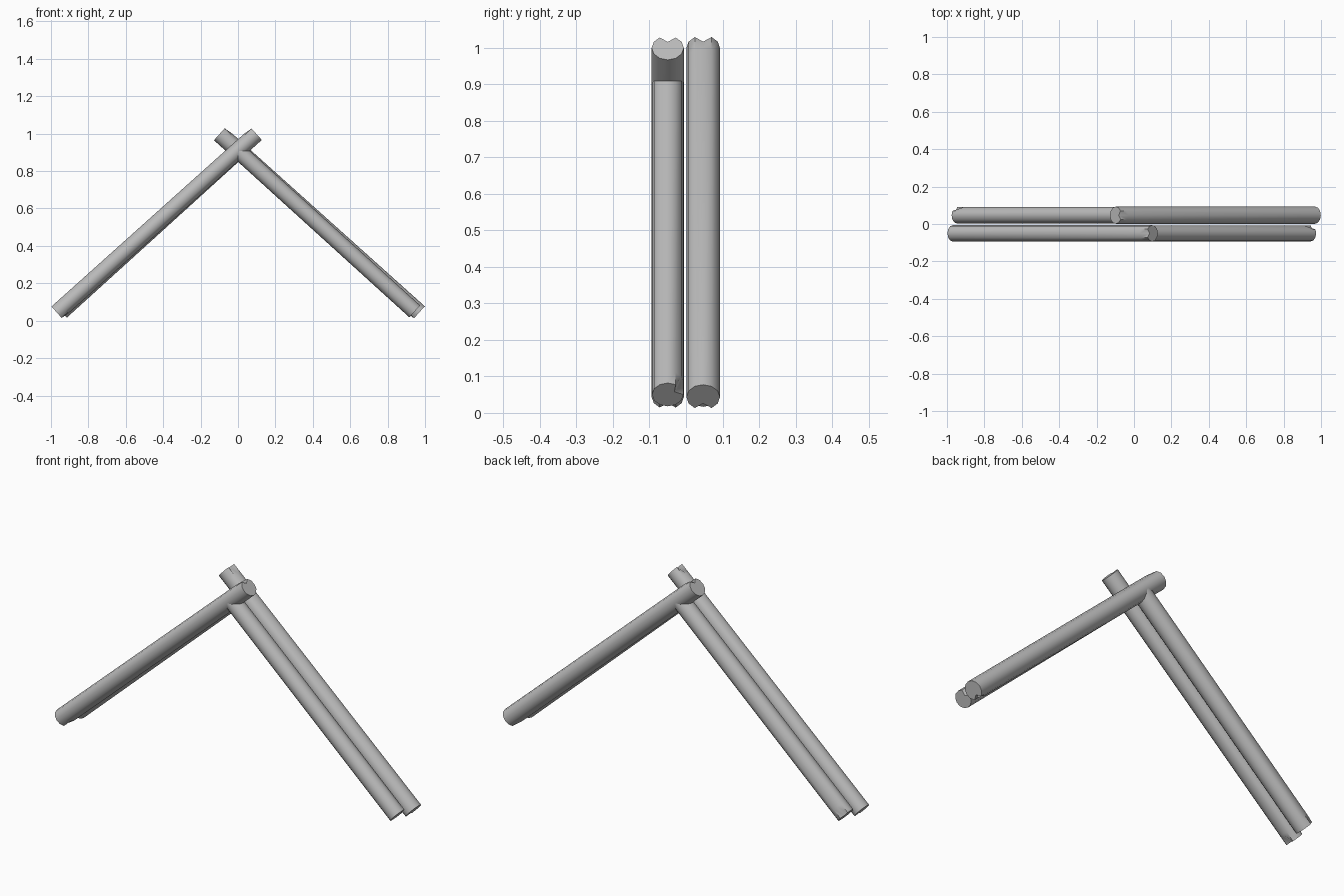
import bpy, bmesh, math
from mathutils import Vector, Matrix

cube = bpy.data.objects.get("Cube")
if cube:
    bpy.data.objects.remove(cube, do_unlink=True)

grey = bpy.data.materials.new("plain grey")
grey.use_nodes = True
colour = (0.5, 0.5, 0.5, 1)
grey.diffuse_color = colour
grey.node_tree.nodes["Principled BSDF"].inputs["Base Color"].default_value = colour

SIDES = 12


def pole(name, start, end, radius, notches=()):
    """Round pole between two points; notches lists (end index, side) splits."""
    start, end = Vector(start), Vector(end)
    axis = (end - start).normalized()
    across = Vector((0, 1, 0))
    up = across.cross(axis)
    if up.z < 0:
        up = -up
    length = (end - start).length
    bm = bmesh.new()
    rings = []
    for t in (0, 0.05, length - 0.05, length):
        ring = []
        for i in range(SIDES):
            a = math.tau * i / SIDES
            ring.append(bm.verts.new(start + axis * t
                        + radius * (up * math.cos(a) + across * math.sin(a))))
        rings.append(ring)
    # Splits in the rim: pull one rim point towards the core
    for which, side in notches:
        centre = end if which else start
        v = rings[-1 if which else 0][side]
        v.co = centre.lerp(v.co, 0.5)
    for a, b in zip(rings, rings[1:]):
        for i in range(SIDES):
            j = (i + 1) % SIDES
            bm.faces.new((a[i], a[j], b[j], b[i]))
    bm.faces.new(rings[0])
    bm.faces.new(rings[-1])
    bmesh.ops.recalc_face_normals(bm, faces=bm.faces)
    mesh = bpy.data.meshes.new(name)
    bm.to_mesh(mesh)
    bm.free()
    mesh.materials.append(grey)
    obj = bpy.data.objects.new(name, mesh)
    bpy.context.collection.objects.link(obj)
    bpy.ops.object.select_all(action='DESELECT')
    obj.select_set(True)
    bpy.context.view_layer.objects.active = obj
    bpy.ops.object.shade_smooth_by_angle(angle=math.radians(40))


# Each layer has one long pole crossing the peak and a short one butting into it
for layer, y, r, s in (("front", -0.05, 0.044, 1), ("back", 0.047, 0.046, -1)):
    pole(layer + "_long_pole", (-0.968 * s, y, 0.043), (0.098 * s, y, 0.999), r,
         ((0, SIDES // 2), (1, 0)))
    pole(layer + "_short_pole", (0.945 * s, y, 0.05), (0.003 * s, y, 0.905), r - 0.001,
         ((0, 2),))
